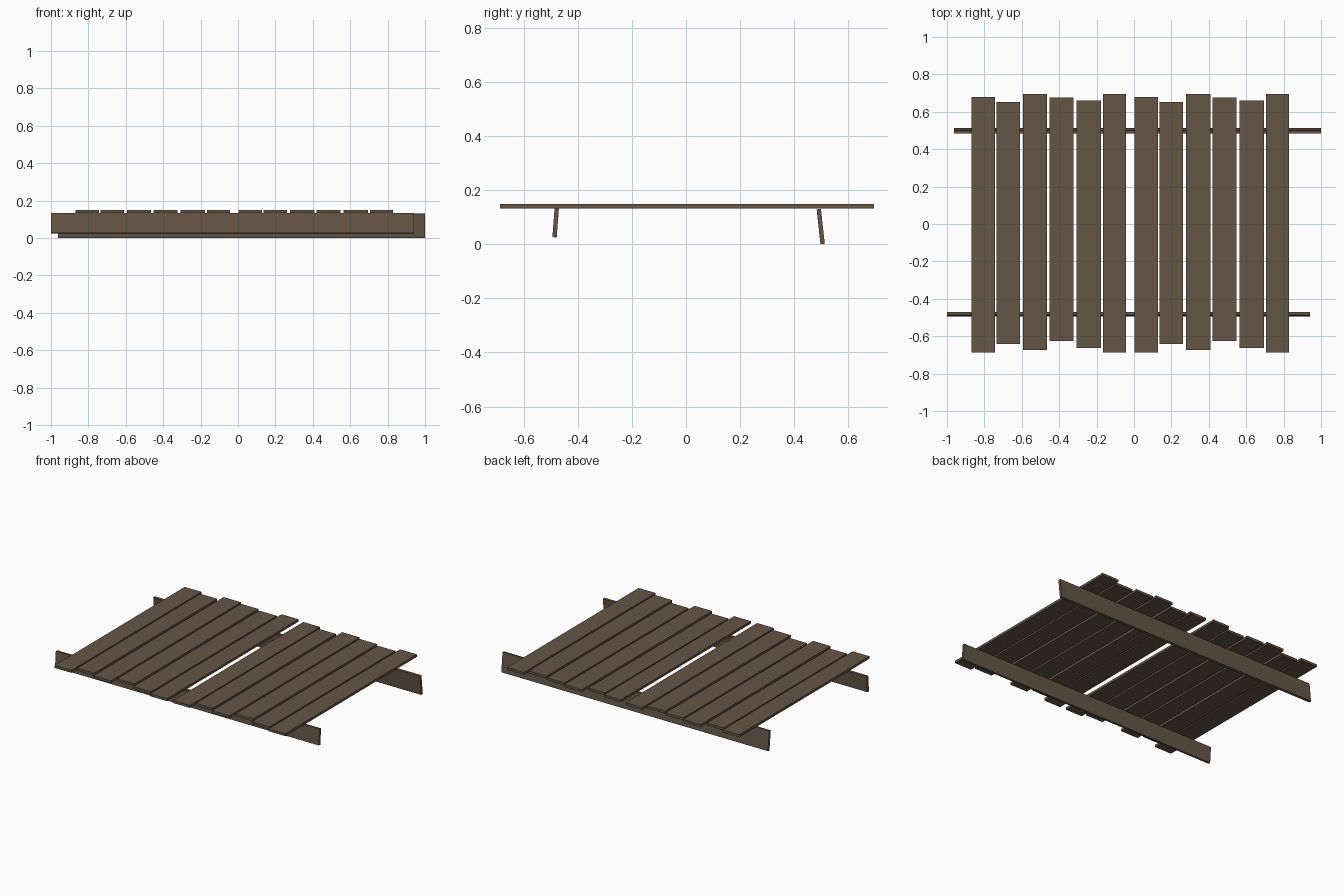
import bpy
from math import atan2
from mathutils import Matrix, Vector

if "Cube" in bpy.data.objects:
    bpy.data.objects.remove(bpy.data.objects["Cube"])

wood = bpy.data.materials.new("weathered_wood")
wood.diffuse_color = (0.13, 0.092, 0.062, 1)
wood.use_nodes = True
wood.node_tree.nodes["Principled BSDF"].inputs["Base Color"].default_value = wood.diffuse_color


def board(name, size, center, tilt=0.0):
    """Box with real dimensions, optionally leaning about the x axis."""
    bpy.ops.mesh.primitive_cube_add(size=1)
    ob = bpy.context.object
    ob.name = name
    ob.data.transform(Matrix.Diagonal((*size, 1)))
    ob.location = center
    ob.rotation_euler.x = tilt
    ob.data.materials.append(wood)
    return ob


# Deck planks: (left, right, front end, back end), the set of six is laid twice
PLANKS = [
    (-0.868, -0.744, -0.688, 0.680),
    (-0.735, -0.610, -0.641, 0.653),
    (-0.593, -0.464, -0.673, 0.695),
    (-0.452, -0.323, -0.626, 0.677),
    (-0.307, -0.177, -0.662, 0.660),
    (-0.166, -0.042, -0.688, 0.695),
]
for s in range(2):
    for i, (x0, x1, y0, y1) in enumerate(PLANKS):
        dx = s * 0.872
        board(f"plank_{s * 6 + i + 1}", (x1 - x0, y1 - y0, 0.016),
              ((x0 + x1) / 2 + dx, (y0 + y1) / 2, 0.141))


# Support rails, standing on edge and leaning slightly outward
def rail(name, x0, x1, bottom, top, thick=0.016):
    b, t = Vector(bottom), Vector(top)
    d = t - b
    board(name, (x1 - x0, thick, d.length),
          ((x0 + x1) / 2, *((b + t) / 2)), atan2(-d.x, d.y))


rail("front_rail", -1.0, 0.94, (-0.486, 0.026), (-0.478, 0.132))
rail("back_rail", -0.962, 1.0, (0.505, 0.001), (0.491, 0.130))
